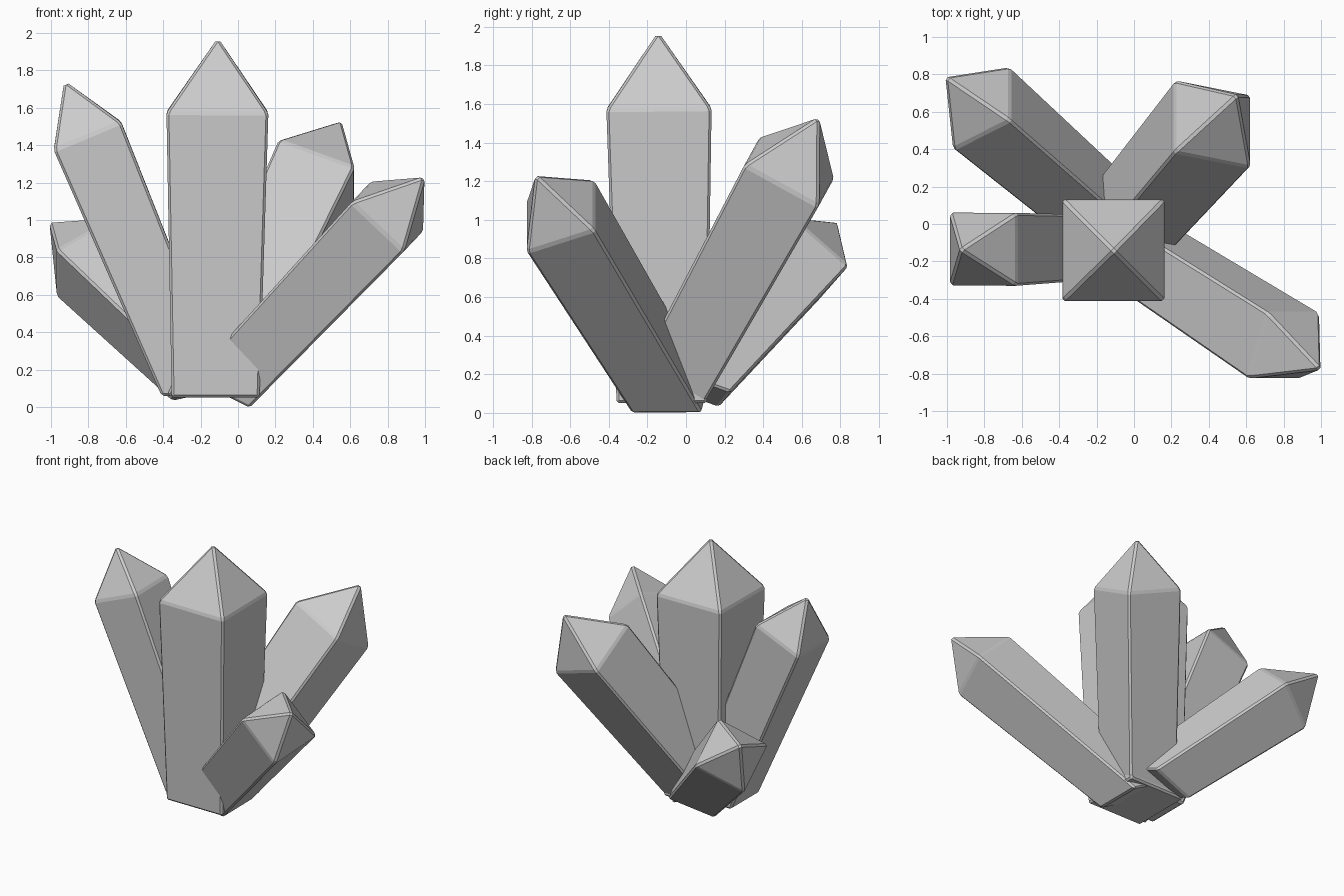
import bpy, bmesh
from mathutils import Vector

if "Cube" in bpy.data.objects:
    bpy.data.objects.remove(bpy.data.objects["Cube"])

X, Y = Vector((1, 0, 0)), Vector((0, 1, 0))
TAPER = 0.86


def crystal(name, base, shoulder, side, tip, hint, base_normal=(0, 0, 1)):
    """Four-sided tapered prism with a pyramid point and a cut base."""
    base, shoulder, n = Vector(base), Vector(shoulder), Vector(base_normal)
    axis = (shoulder - base).normalized()
    u = axis.cross(hint).normalized()
    v = axis.cross(u)
    bm = bmesh.new()
    low, high = [], []
    for a, b in ((1, 1), (-1, 1), (-1, -1), (1, -1)):
        off = (u * a + v * b) * side / 2
        top, bot = shoulder + off, base + off * TAPER
        d = (top - bot).normalized()
        bot -= d * ((bot - base).dot(n) / d.dot(n))   # slide onto base plane
        low.append(bm.verts.new(bot))
        high.append(bm.verts.new(top))
    apex = bm.verts.new(shoulder + axis * tip)
    bm.faces.new(low)
    for i in range(4):
        j = (i + 1) % 4
        bm.faces.new((low[i], low[j], high[j], high[i]))
        bm.faces.new((high[i], high[j], apex))
    bmesh.ops.recalc_face_normals(bm, faces=bm.faces)
    mesh = bpy.data.meshes.new(name)
    bm.to_mesh(mesh)
    bm.free()
    ob = bpy.data.objects.new(name, mesh)
    bpy.context.collection.objects.link(ob)
    # narrow chamfer on every edge
    bev = ob.modifiers.new("chamfer", 'BEVEL')
    bev.width, bev.segments, bev.limit_method = 0.013, 1, 'NONE'
    return ob


# tall upright crystal
crystal("centre_crystal", (-0.12, -0.125, 0.05), (-0.11, -0.14, 1.575), 0.545, 0.4, X)
# leaning crystals around it
crystal("left_crystal", (-0.225, -0.12, 0.06), (-0.805, -0.135, 1.45), 0.39, 0.32, X)
crystal("back_left_crystal", (-0.13, 0.03, 0.13), (-0.815, 0.62, 0.80), 0.385, 0.32, X,
        (-0.25, 0.25, 0.9))
crystal("back_right_crystal", (-0.14, -0.12, 0.06), (0.42, 0.535, 1.25), 0.44, 0.35, X)
crystal("front_right_crystal", (-0.095, -0.075, 0.075), (0.80, -0.65, 1.02), 0.385, 0.32, Y,
        (0.45, 0, 0.9))
